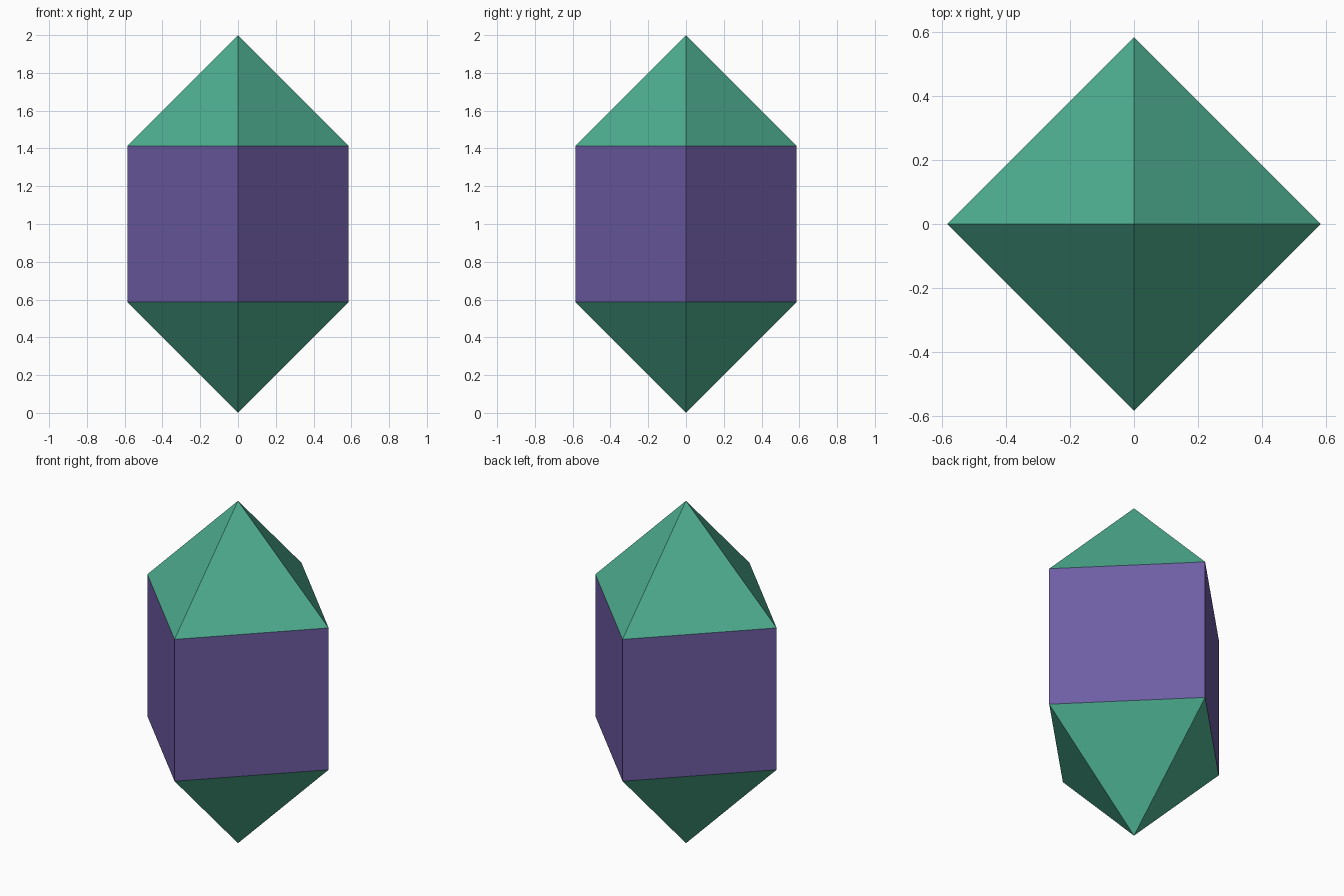
import bpy, bmesh, math

if "Cube" in bpy.data.objects:
    bpy.data.objects.remove(bpy.data.objects["Cube"])

SIDE = 2 / (1 + math.sqrt(2))   # every edge of the crystal has this length
R = SIDE / math.sqrt(2)         # distance from axis to a corner


def material(name, color):
    m = bpy.data.materials.new(name)
    m.diffuse_color = (*color, 1)
    m.use_nodes = True
    m.node_tree.nodes["Principled BSDF"].inputs["Base Color"].default_value = m.diffuse_color
    return m


green = material("sea_green", (0.076, 0.429, 0.283))
purple = material("muted_purple", (0.156, 0.109, 0.376))


def ring(bm, z):
    """Square ring with corners on the x and y axes."""
    return [bm.verts.new((R * x, R * y, z)) for x, y in ((1, 0), (0, 1), (-1, 0), (0, -1))]


def finish(bm, name, mat):
    mesh = bpy.data.meshes.new(name)
    bm.to_mesh(mesh)
    bm.free()
    mesh.materials.append(mat)
    bpy.context.collection.objects.link(bpy.data.objects.new(name, mesh))


def point(name, base_z, tip_z):
    bm = bmesh.new()
    base, tip = ring(bm, base_z), bm.verts.new((0, 0, tip_z))
    for i in range(4):
        tri = [base[i], base[(i + 1) % 4], tip]
        bm.faces.new(tri if tip_z > base_z else tri[::-1])
    finish(bm, name, green)


# Square middle band, open at both ends
bm = bmesh.new()
low, high = ring(bm, R), ring(bm, R + SIDE)
for i in range(4):
    j = (i + 1) % 4
    bm.faces.new((low[i], low[j], high[j], high[i]))
finish(bm, "middle_prism", purple)

# Pyramid points above and below
point("upper_pyramid", R + SIDE, 2)
point("lower_pyramid", R, 0)
